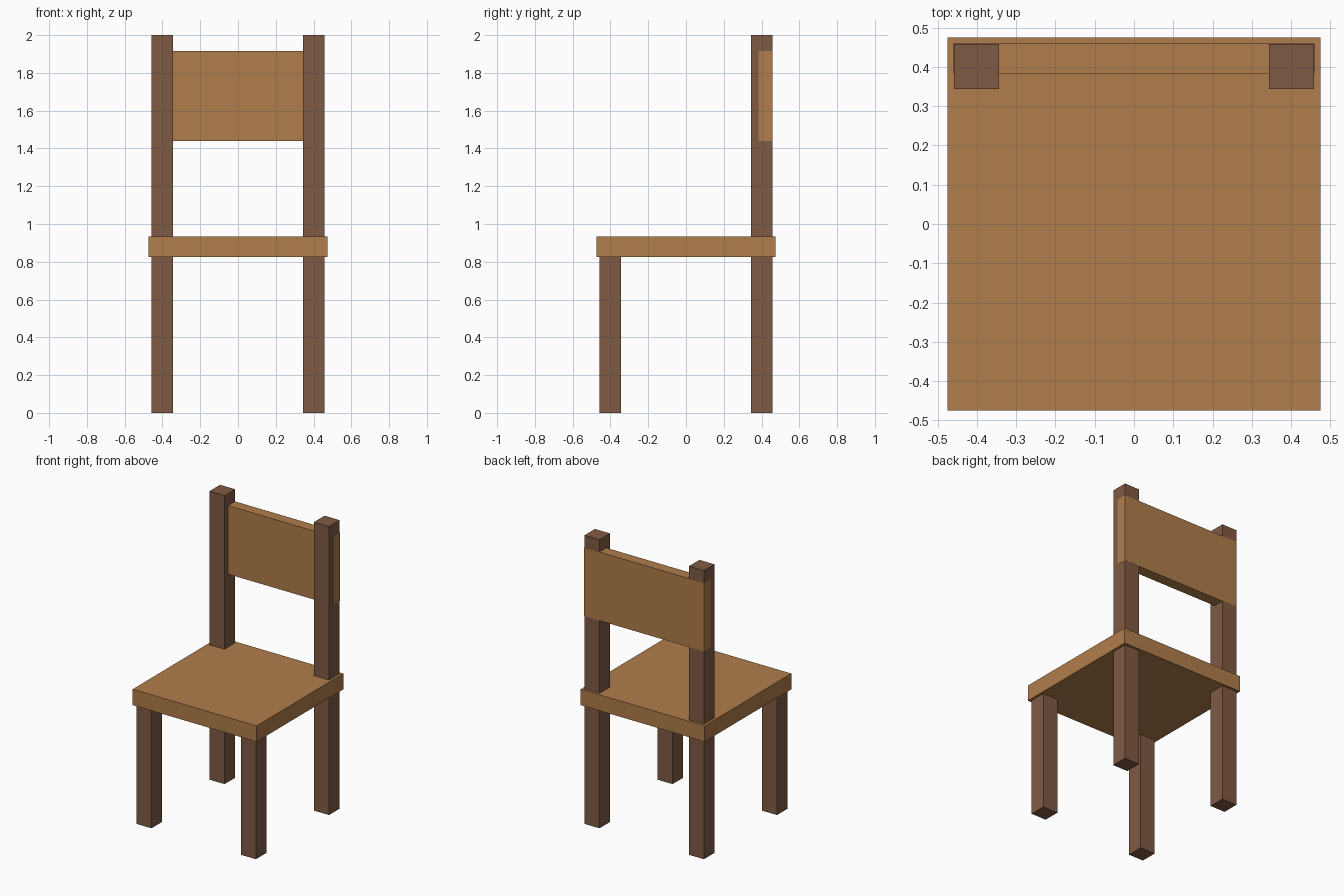
import bpy
import bmesh
from mathutils import Vector

if "Cube" in bpy.data.objects:
    bpy.data.objects.remove(bpy.data.objects["Cube"])


def make_material(name, rgb):
    mat = bpy.data.materials.new(name)
    mat.diffuse_color = (*rgb, 1.0)
    mat.use_nodes = True
    mat.node_tree.nodes["Principled BSDF"].inputs["Base Color"].default_value = mat.diffuse_color
    return mat


def add_box(name, low, high, mat):
    """Box spanning two opposite corners, with its origin at the centre."""
    low, high = Vector(low), Vector(high)
    bm = bmesh.new()
    bmesh.ops.create_cube(bm, size=1.0)
    bmesh.ops.scale(bm, vec=high - low, verts=bm.verts)
    mesh = bpy.data.meshes.new(name)
    bm.to_mesh(mesh)
    bm.free()
    mesh.materials.append(mat)
    obj = bpy.data.objects.new(name, mesh)
    obj.location = (low + high) / 2
    bpy.context.collection.objects.link(obj)
    return obj


light_wood = make_material("light wood", (0.434, 0.205, 0.069))
dark_wood = make_material("dark wood", (0.212, 0.102, 0.056))

SEAT_HALF = 0.475
SEAT_BOTTOM, SEAT_TOP = 0.825, 0.935
LEG_IN, LEG_OUT = 0.343, 0.458
PROUD = 0.001  # keeps the backrest faces just clear of the posts

# Seat slab
add_box("seat", (-SEAT_HALF, -SEAT_HALF, SEAT_BOTTOM),
        (SEAT_HALF, SEAT_HALF, SEAT_TOP), light_wood)

# Short front legs, and back legs that carry on up as posts
for side, x0, x1 in (("left", -LEG_OUT, -LEG_IN), ("right", LEG_IN, LEG_OUT)):
    add_box(f"front_leg_{side}", (x0, -LEG_OUT, 0), (x1, -LEG_IN, SEAT_BOTTOM), dark_wood)
    add_box(f"back_post_{side}", (x0, LEG_IN, 0), (x1, LEG_OUT, 2.0), dark_wood)

# Backrest panel, running through both posts to their outer faces
add_box("backrest", (-LEG_OUT - PROUD, 0.383, 1.44),
        (LEG_OUT + PROUD, LEG_OUT + PROUD, 1.915), light_wood)
